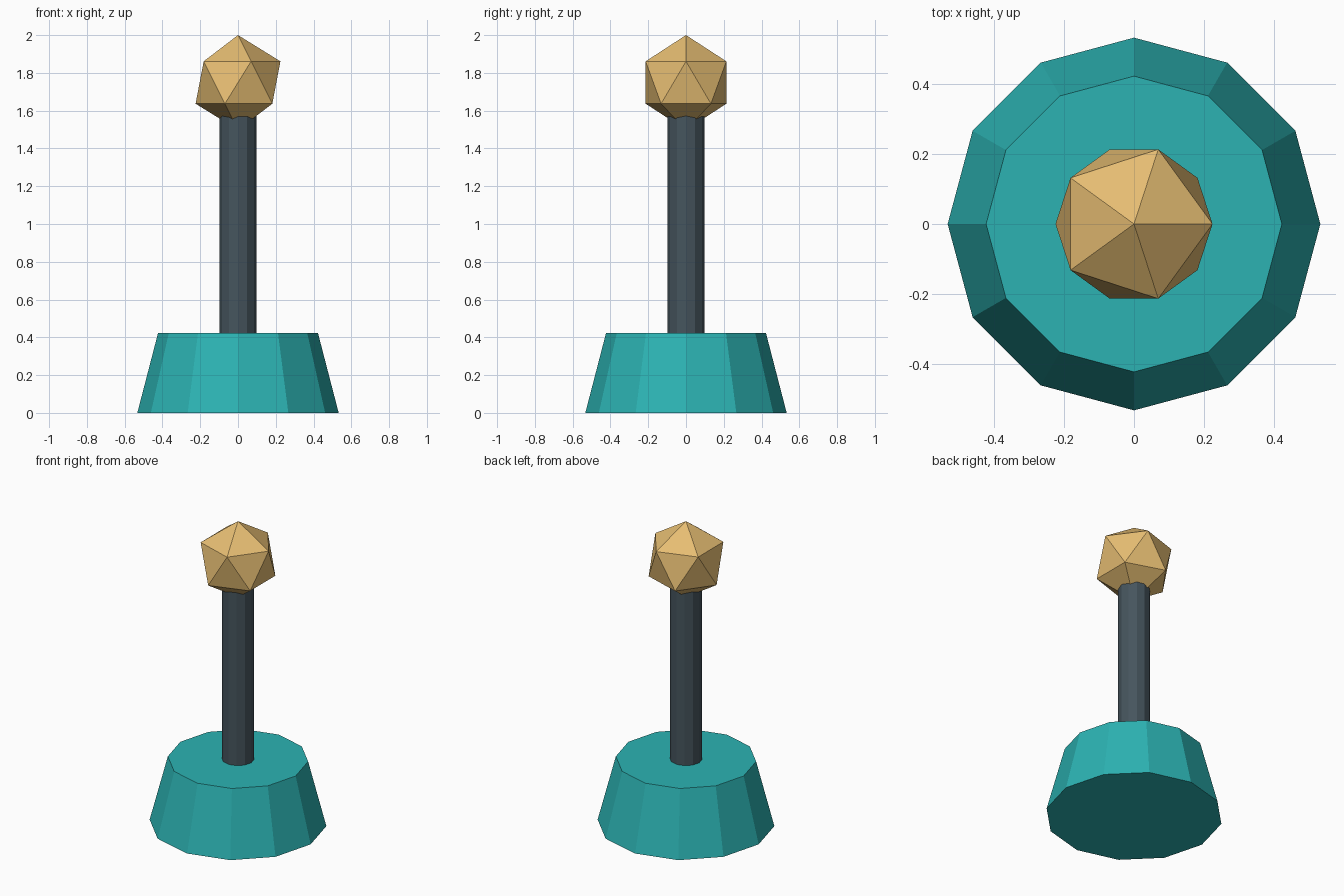
import bpy

if "Cube" in bpy.data.objects:
    bpy.data.objects.remove(bpy.data.objects["Cube"])


def finish(name, color):
    """Name the active object and give it a flat-coloured material."""
    obj = bpy.context.object
    obj.name = name
    mat = bpy.data.materials.new(name + "_material")
    mat.diffuse_color = (*color, 1)
    mat.use_nodes = True
    mat.node_tree.nodes["Principled BSDF"].inputs["Base Color"].default_value = mat.diffuse_color
    obj.data.materials.append(mat)
    return obj


BASE_H = 0.424
BALL_R = 0.251
BALL_Z = 2.0 - BALL_R
SHAFT_BOTTOM, SHAFT_TOP = BASE_H - 0.02, 1.60

# Tapered twelve-sided base
bpy.ops.mesh.primitive_cone_add(vertices=12, radius1=0.533, radius2=0.423,
                                depth=BASE_H, location=(0, 0, BASE_H / 2))
finish("base", (0.025, 0.45, 0.45))

# Slim shaft, slightly sunk into the base and the knob
bpy.ops.mesh.primitive_cylinder_add(vertices=12, radius=0.097,
                                    depth=SHAFT_TOP - SHAFT_BOTTOM,
                                    location=(0, 0, (SHAFT_TOP + SHAFT_BOTTOM) / 2))
finish("shaft", (0.06, 0.09, 0.11))

# Faceted icosahedron knob
bpy.ops.mesh.primitive_ico_sphere_add(subdivisions=1, radius=BALL_R,
                                      location=(0, 0, BALL_Z))
finish("knob", (0.79, 0.51, 0.17))
